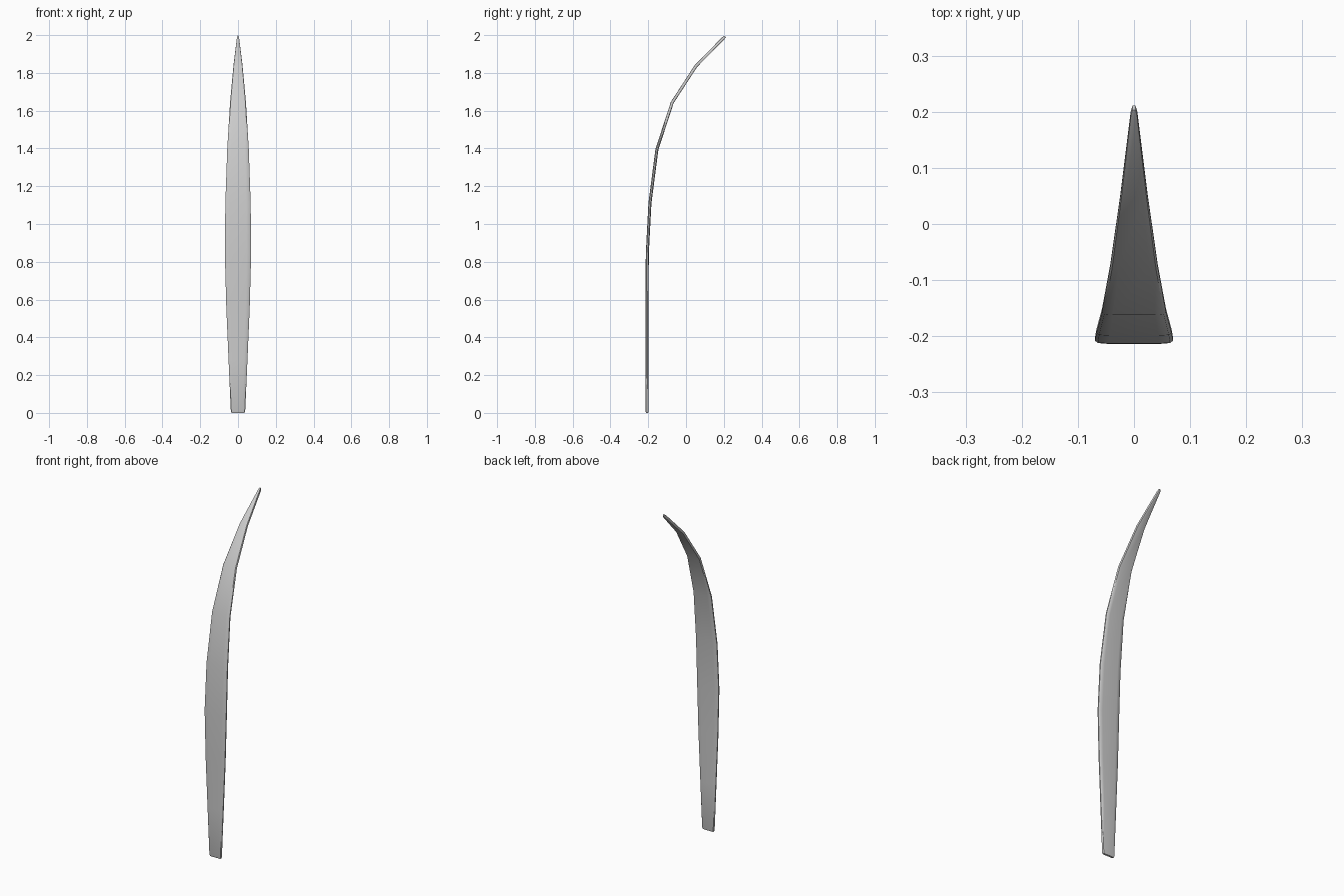
import bpy, bmesh
from mathutils import Vector

if "Cube" in bpy.data.objects:
    bpy.data.objects.remove(bpy.data.objects["Cube"])

# centre line (y, z) with half width at each station
STATIONS = [
    (-0.206, 0.000, 0.034), (-0.206, 0.008, 0.038), (-0.206, 0.28, 0.050),
    (-0.206, 0.56, 0.062), (-0.205, 0.84, 0.0695), (-0.191, 1.11, 0.067),
    (-0.154, 1.395, 0.057), (-0.073, 1.643, 0.042), (0.053, 1.837, 0.024),
    (0.197, 1.983, 0.006), (0.207, 1.993, 0.003),
]
HALF_THICK = 0.008
# quarter of the rounded cross-section (fraction of width, fraction of thickness)
QUARTER = [(1.0, 0.4), (0.93, 0.85), (0.65, 1.0)]
SECTION = (QUARTER + [(-u, v) for u, v in reversed(QUARTER)]
           + [(-u, -v) for u, v in QUARTER]
           + [(u, -v) for u, v in reversed(QUARTER)])


def tangent(i):
    """Unit direction of the centre line, averaged at the bends."""
    pts = [Vector((y, z)) for y, z, _ in STATIONS]
    dirs = []
    if i > 0:
        dirs.append((pts[i] - pts[i - 1]).normalized())
    if i < len(pts) - 1:
        dirs.append((pts[i + 1] - pts[i]).normalized())
    return sum(dirs, Vector((0, 0))).normalized()


# curved leaf blade, lofted along the centre line
bm = bmesh.new()
rings = []
last = len(STATIONS) - 1
for i, (y, z, w) in enumerate(STATIONS):
    t = tangent(i)
    h = HALF_THICK * (0.7 if i in (0, last) else 1.0)
    rings.append([bm.verts.new((u * w, y + t.y * v * h, z - t.x * v * h))
                  for u, v in SECTION])
n = len(SECTION)
for a, b in zip(rings, rings[1:]):
    for j in range(n):
        k = (j + 1) % n
        bm.faces.new((a[j], a[k], b[k], b[j]))
bm.faces.new(rings[0])
bm.faces.new(rings[-1])
bmesh.ops.recalc_face_normals(bm, faces=bm.faces)

mesh = bpy.data.meshes.new("blade")
bm.to_mesh(mesh)
bm.free()
blade = bpy.data.objects.new("blade", mesh)
bpy.context.collection.objects.link(blade)
bpy.context.view_layer.objects.active = blade
blade.select_set(True)
bpy.ops.object.shade_smooth_by_angle(angle=0.7)
